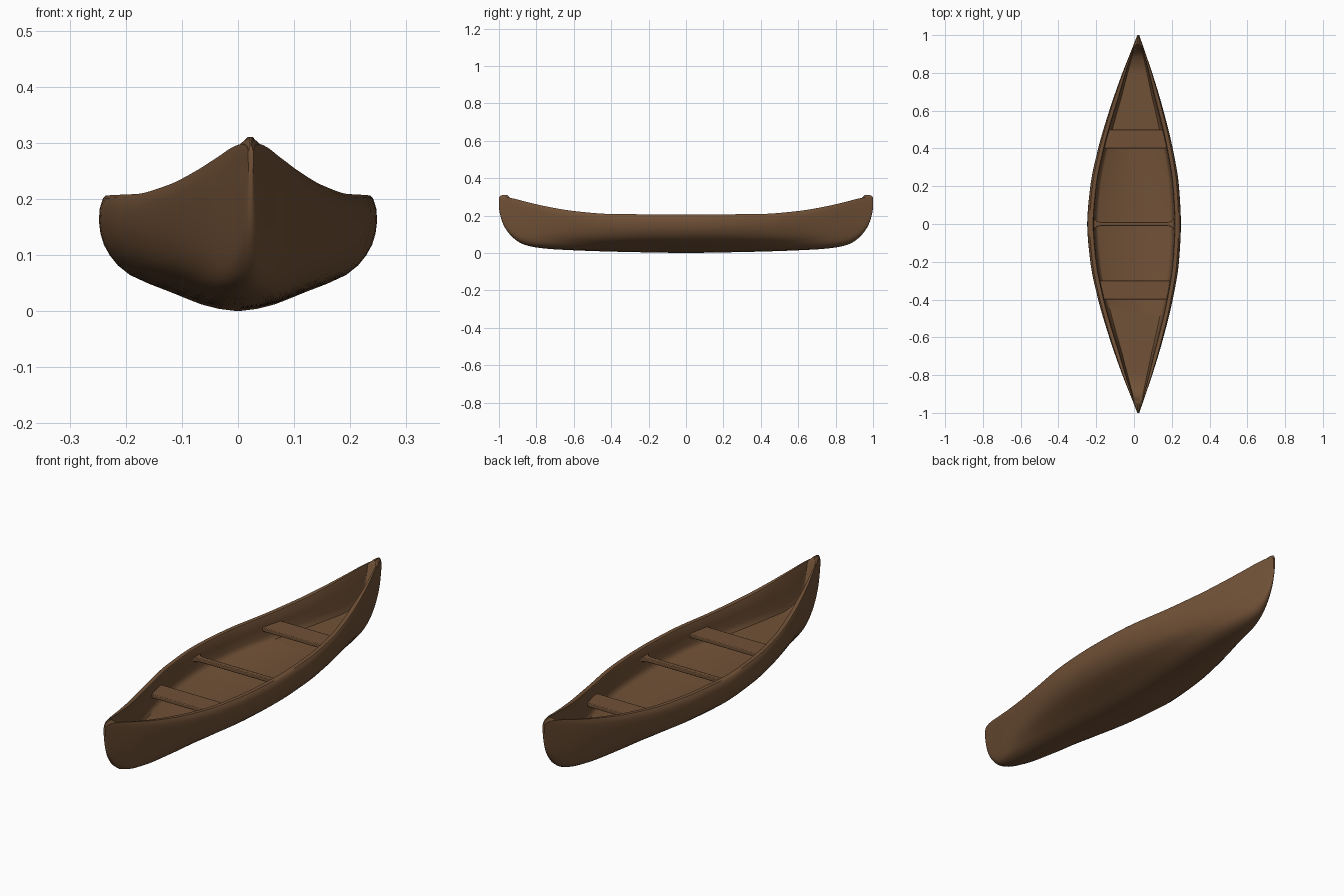
import bpy, bmesh, math

if "Cube" in bpy.data.objects:
    bpy.data.objects.remove(bpy.data.objects["Cube"])

wood = bpy.data.materials.new("brown_wood")
wood.diffuse_color = (0.165, 0.083, 0.038, 1)
wood.use_nodes = True
wood.node_tree.nodes["Principled BSDF"].inputs["Base Color"].default_value = wood.diffuse_color


def curve(pts, x):
    """Smooth monotone interpolation through a few (x, value) points."""
    x = min(max(x, pts[0][0]), pts[-1][0])
    d = [(b[1] - a[1]) / (b[0] - a[0]) for a, b in zip(pts, pts[1:])]
    m = [d[0]] + [2 * a * b / (a + b) if a * b > 0 else 0 for a, b in zip(d, d[1:])] + [d[-1]]
    i = next(k for k in range(len(d)) if x <= pts[k + 1][0])
    h = pts[i + 1][0] - pts[i][0]
    t = (x - pts[i][0]) / h
    return (pts[i][1] * (1 + 2 * t) * (1 - t) ** 2 + m[i] * h * t * (1 - t) ** 2
            + pts[i + 1][1] * t * t * (3 - 2 * t) + m[i + 1] * h * t * t * (t - 1))


# Hull lines by distance from the middle
HALF_WIDTH = [(-.2, .235), (0, .248), (.2, .235), (.4, .198), (.6, .144),
              (.8, .079), (.9, .042), (.96, .02), (1, .005)]
KEEL = [(0, 0), (.4, .008), (.7, .02), (.8, .03), (.87, .047), (.92, .078), (.96, .123),
        (.98, .16), (.995, .21), (1, .24)]
SHEER = [(0, .206), (.4, .209), (.6, .225), (.75, .25), (.85, .273), (.93, .293),
         (.97, .298), (.99, .295), (1, .285)]
FLOOR = [(0, .095), (.8, .105), (.88, .13), (.925, .18), (.95, .4)]
# Section fullness by height fraction, in the middle and at the ends
MID = [(0, 0), (.03, .18), (.14, .43), (.34, .81), (.5, .93), (.65, .985), (.8, 1), (.95, .985), (1, .95)]
END = [(0, 0), (.03, .42), (.13, .7), (.34, .86), (.5, .92), (.65, .96), (.8, .99), (.95, 1), (1, .95)]


def centre(y):
    return 0.023 * min(1, abs(y)) ** 1.2


def fullness(y, v):
    k = min(1, abs(y) / .8) ** 2
    return curve(MID, v) * (1 - k) + curve(END, v) * k


def half_section(y):
    """Points from the keel, up the outside, over the rim, down to the floor."""
    a = abs(y)
    w, zk, zs = curve(HALF_WIDTH, a), curve(KEEL, a), curve(SHEER, a)
    vs = [(j / 13) ** 1.5 for j in range(13)] + [.975, 1]
    pts = [(w * fullness(y, v), zk + (zs - zk) * v) for v in vs]
    thick = min(.022, w * .18)
    zf = min(curve(FLOOR, a), zs + .013)      # rises into a small crowned end deck
    rim = w * .95 - thick
    v = min(1, (zf - zk) / (zs - zk))
    wf = min(rim, w * fullness(y, v) - thick * .8)
    d = zs - zf
    if d < 0:
        wf = w * .25
    pts += [(rim + thick * .15, zs), (rim, zs - d * .06),
            (rim * .6 + wf * .4, zs - d * .45), (wf, zf + d * .2),
            (wf * .97, zf + d * .08), (wf * .91, zf), (0, zf)]
    return pts


def finish(bm, name, angle=35):
    bmesh.ops.recalc_face_normals(bm, faces=bm.faces)
    me = bpy.data.meshes.new(name)
    bm.to_mesh(me)
    bm.free()
    ob = bpy.data.objects.new(name, me)
    bpy.context.collection.objects.link(ob)
    me.materials.append(wood)
    bpy.ops.object.select_all(action='DESELECT')
    ob.select_set(True)
    bpy.context.view_layer.objects.active = ob
    bpy.ops.object.shade_smooth_by_angle(angle=math.radians(angle))
    return ob


# Hull: closed sections lofted from bow to stern
bm = bmesh.new()
N = 72
rings = []
for i in range(N + 1):
    y = math.sin(math.pi / 2 * (2 * i / N - 1))
    half = half_section(y)
    loop = half + [(-x, z) for x, z in half[-2:0:-1]]
    rings.append([bm.verts.new((x + centre(y), y, z)) for x, z in loop])
for a, b in zip(rings, rings[1:]):
    for j in range(len(a)):
        k = (j + 1) % len(a)
        bm.faces.new((a[j], a[k], b[k], b[j]))
bm.faces.new(rings[0])
bm.faces.new(rings[-1])
finish(bm, "hull", 45)


def plank(name, outline, z, thick):
    """Flat board from an (x, y) outline with softened edges."""
    bm = bmesh.new()
    f = bm.faces.new([bm.verts.new((x, y, z - thick)) for x, y in outline])
    top = bmesh.ops.extrude_face_region(bm, geom=[f])["geom"]
    bmesh.ops.translate(bm, vec=(0, 0, thick),
                        verts=[g for g in top if isinstance(g, bmesh.types.BMVert)])
    ob = finish(bm, name)
    bev = ob.modifiers.new("soft_edges", 'BEVEL')
    bev.width, bev.segments = .003, 2


# Seats: boards running into the side walls
for name, y0, y1 in (("front_seat", -.4, -.3), ("rear_seat", .4, .5)):
    outline = [(centre(y) + s * (curve(HALF_WIDTH, abs(y)) - .012), y)
               for s, y in ((-1, y0), (1, y0), (1, y1), (-1, y1))]
    plank(name, outline, .165, .018)

# Yoke: narrow crossbar flaring where it meets the sides
flare = [(.18, .011), (.197, .014), (.207, .022), (.212, .034), (.228, .036)]
right = [(x, -h) for x, h in flare] + [(x, h) for x, h in flare[::-1]]
plank("yoke", right + [(-x, -y) for x, y in right], .172, .018)
